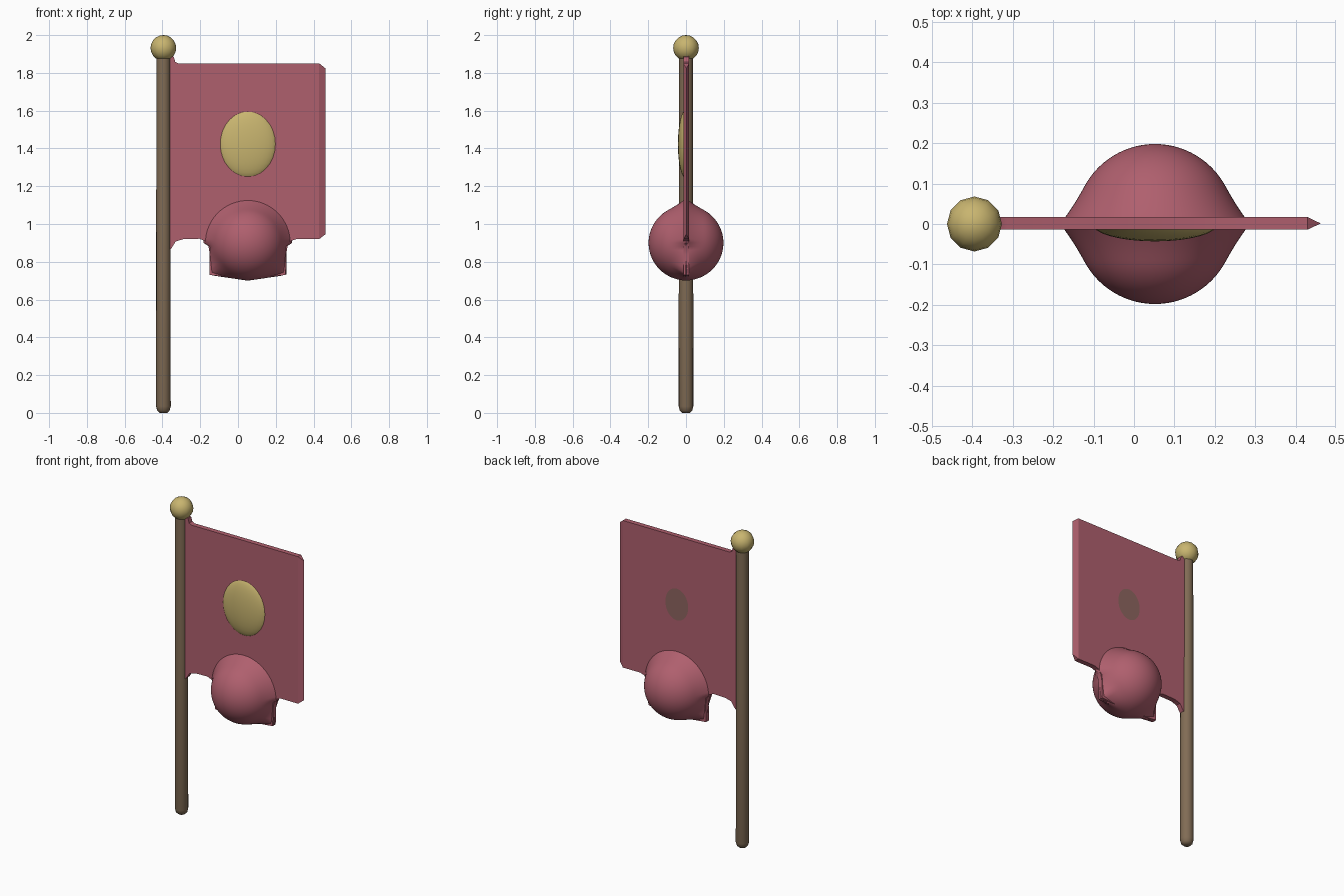
import bpy, bmesh, math

if "Cube" in bpy.data.objects:
    bpy.data.objects.remove(bpy.data.objects["Cube"])


def mat(name, rgb):
    m = bpy.data.materials.new(name)
    m.diffuse_color = (*rgb, 1)
    m.use_nodes = True
    m.node_tree.nodes["Principled BSDF"].inputs["Base Color"].default_value = m.diffuse_color
    return m


CLOTH = mat("cloth_red", (0.43, 0.115, 0.155))
GOLD = mat("gold", (0.58, 0.46, 0.16))
WOOD = mat("wood", (0.22, 0.15, 0.09))
STAIN = mat("cloth_tinted", (0.27, 0.13, 0.115))


def finish(name, bm, material, angle=40):
    bmesh.ops.recalc_face_normals(bm, faces=bm.faces)
    me = bpy.data.meshes.new(name)
    bm.to_mesh(me)
    bm.free()
    ob = bpy.data.objects.new(name, me)
    bpy.context.collection.objects.link(ob)
    me.materials.append(material)
    bpy.ops.object.select_all(action='DESELECT')
    ob.select_set(True)
    bpy.context.view_layer.objects.active = ob
    bpy.ops.object.shade_smooth_by_angle(angle=math.radians(angle))
    return ob


def lathe(name, rows, segs, material, cx):
    """Closed turned shape about a vertical axis from (radius, z) rows."""
    bm = bmesh.new()
    rings = [[bm.verts.new((cx + r * math.cos(2 * math.pi * i / segs),
                            r * math.sin(2 * math.pi * i / segs), z))
              for i in range(segs)] for r, z in rows]
    for a, b in zip(rings, rings[1:]):
        for i in range(segs):
            j = (i + 1) % segs
            bm.faces.new((a[i], a[j], b[j], b[i]))
    bm.faces.new(rings[0])
    bm.faces.new(rings[-1])
    return finish(name, bm, material, 50)


def ellipsoid(name, centre, radii, segs, rings, material, max_y=None):
    bm = bmesh.new()
    bmesh.ops.create_uvsphere(bm, u_segments=segs, v_segments=rings, radius=1)
    for v in bm.verts:
        v.co = [c + r * p for c, r, p in zip(centre, radii, v.co)]
        if max_y is not None:
            v.co.y = min(v.co.y, max_y)
    return finish(name, bm, material, 60)


# pole and its finial ball
PX = -0.395
lathe("pole", [(0.02, 0), (0.033, 0.012), (0.039, 0.035), (0.038, 1.0),
               (0.037, 1.89)], 16, WOOD, PX)
ellipsoid("finial_ball", (PX, 0, 1.932), (0.068,) * 3, 12, 10, GOLD)

# flag sheet with filleted joins to the pole and to the hanging tab
outline = [(-0.375, 1.90), (-0.34, 1.885), (-0.332, 1.858), (-0.315, 1.85),
           (0.43, 1.85), (0.43, 0.92), (0.31, 0.92), (0.28, 0.91),
           (0.262, 0.88), (0.255, 0.84), (0.252, 0.73), (0.05, 0.71),
           (-0.152, 0.73), (-0.149, 0.84), (-0.156, 0.88), (-0.175, 0.91),
           (-0.205, 0.922), (-0.29, 0.92), (-0.33, 0.907), (-0.35, 0.875),
           (-0.375, 0.85)]
bm = bmesh.new()
face = bm.faces.new([bm.verts.new((x, -0.014, z)) for x, z in outline])
ext = bmesh.ops.extrude_face_region(bm, geom=[face])
for g in ext["geom"]:
    if isinstance(g, bmesh.types.BMVert):
        g.co.y = 0.017
if not face.is_valid or len(bm.faces) < len(outline) + 2:
    bm.faces.new([v for v in bm.verts if v.co.y < 0][:len(outline)])
bmesh.ops.triangulate(bm, faces=[f for f in bm.faces if len(f.verts) > 4])
finish("flag_sheet", bm, CLOTH, 30)

# tapered free edge of the flag
bm = bmesh.new()
low, high = [[bm.verts.new(p) for p in ((0.43, -0.014, z), (0.43, 0.017, z),
                                        (0.462, 0.0015, tip))]
             for z, tip in ((0.92, 0.945), (1.85, 1.825))]
bm.faces.new(low)
bm.faces.new(high)
for i in range(3):
    j = (i + 1) % 3
    bm.faces.new((low[i], low[j], high[j], high[i]))
finish("flag_free_edge", bm, CLOTH, 20)

# raised emblem on the front, with its faint show-through on the back
ellipsoid("front_emblem", (0.052, 0, 1.423), (0.155, 0.043, 0.182), 32, 16,
          GOLD, 0.0)
bm = bmesh.new()
bm.faces.new([bm.verts.new((0.052 + 0.08 * math.cos(a), 0.0178,
                            1.42 + 0.1 * math.sin(a)))
              for a in [2 * math.pi * i / 32 for i in range(32)]])
bmesh.ops.solidify(bm, geom=bm.faces[:], thickness=0.003)
finish("back_emblem_tint", bm, STAIN)

# hanging ball, flaring into the sheet above and into the square tab below
CX, CZ, R, SEGS, RINGS = 0.052, 0.90, 0.198, 64, 40


def rim(a):
    dx, dz = abs(math.cos(a)), math.sin(a)
    if dz >= -0.01:
        return 0.235
    side = 0.204 / max(dx, 1e-6)
    base = 0.2 / (-dz + 0.147 * dx)
    return max(R, min(side, base))


bm = bmesh.new()
rings = []
for k in range(1, RINGS):
    t = math.pi * k / RINGS
    y, r = -R * math.cos(t), R * math.sin(t)
    w = max(0, 1 - abs(y) / 0.095) ** 2
    ring = []
    for i in range(SEGS):
        a = 2 * math.pi * i / SEGS
        q = r + (rim(a) - R) * w
        ring.append(bm.verts.new((CX + q * math.cos(a), y,
                                  CZ + q * math.sin(a))))
    rings.append(ring)
for a, b in zip(rings, rings[1:]):
    for i in range(SEGS):
        j = (i + 1) % SEGS
        bm.faces.new((a[i], a[j], b[j], b[i]))
for ring, y in ((rings[0], -R), (rings[-1], R)):
    pole = bm.verts.new((CX, y, CZ))
    for i in range(SEGS):
        bm.faces.new((pole, ring[i], ring[(i + 1) % SEGS]))
finish("hanging_ball", bm, CLOTH, 45)
